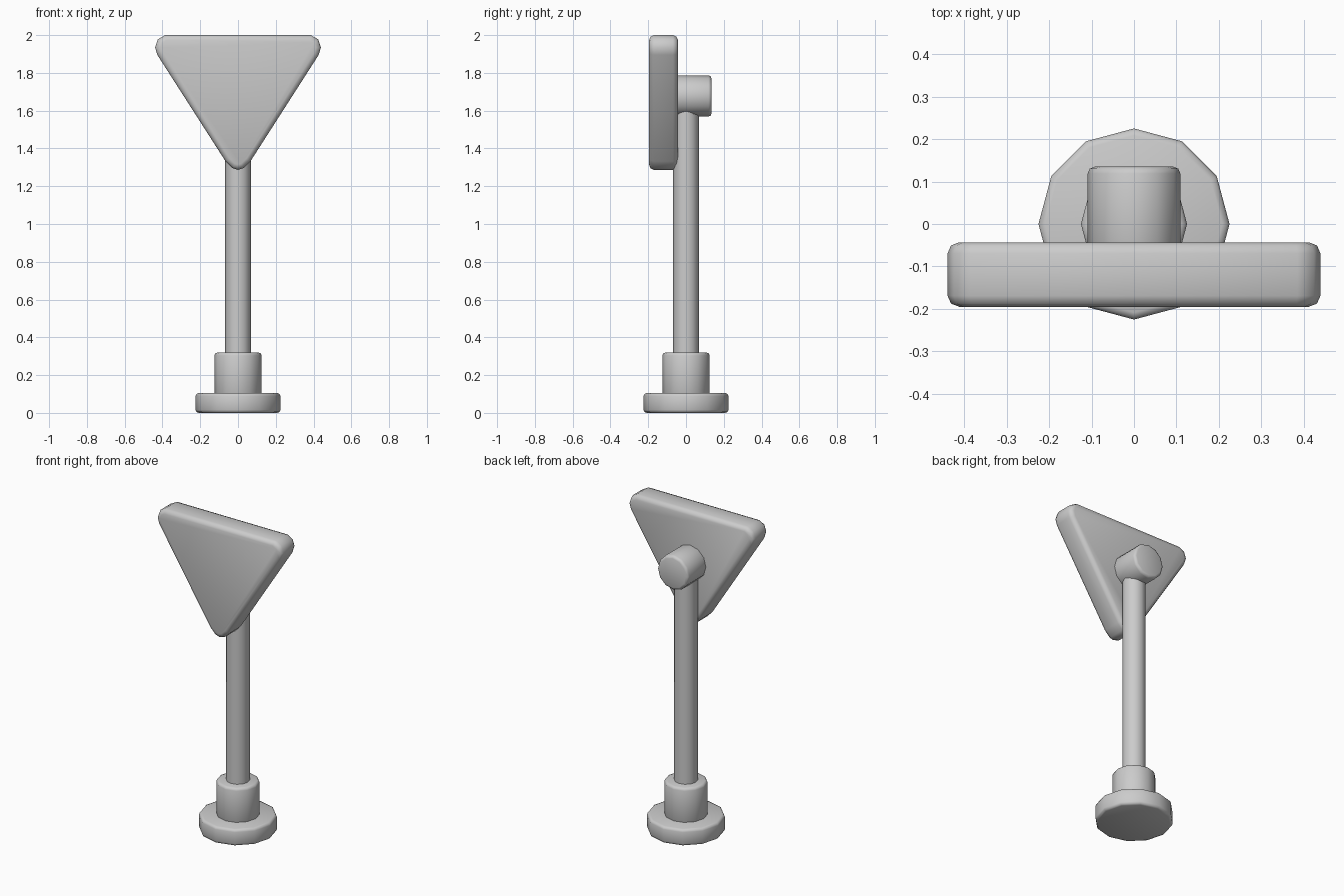
import bpy, math

if "Cube" in bpy.data.objects:
    bpy.data.objects.remove(bpy.data.objects["Cube"])


def finish(obj, bevel, segments=2):
    """Soften the hard rims and shade smooth."""
    bpy.ops.object.select_all(action='DESELECT')
    obj.select_set(True)
    bpy.context.view_layer.objects.active = obj
    if bevel:
        mod = obj.modifiers.new("rim_bevel", 'BEVEL')
        mod.width = bevel
        mod.segments = segments
        mod.limit_method = 'ANGLE'
        mod.angle_limit = math.radians(60)
        bpy.ops.object.modifier_apply(modifier=mod.name)
    bpy.ops.object.shade_smooth_by_angle(angle=math.radians(50))


def cylinder(name, radius, start, end, bevel, along_y=False, z=0.0):
    """12-sided cylinder standing on z, or lying along y at height z."""
    mid = (start + end) / 2
    bpy.ops.mesh.primitive_cylinder_add(
        vertices=12, radius=radius, depth=end - start,
        location=(0, mid, z) if along_y else (0, 0, mid),
        rotation=(math.pi / 2, 0, 0) if along_y else (0, 0, 0))
    obj = bpy.context.object
    obj.name = name
    finish(obj, bevel)
    return obj


# Stand: foot, collar, pole, and the clamp behind the sign
cylinder("base", 0.225, 0.0, 0.105, 0.016)
cylinder("collar", 0.125, 0.09, 0.32, 0.016)
cylinder("pole", 0.068, 0.3, 1.64, 0)
cylinder("clamp", 0.109, -0.08, 0.135, 0.016, along_y=True, z=1.678)

# Triangular sign plate with rounded corners, point down
half = [(0.03, 1.296), (0.066, 1.332), (0.427, 1.895), (0.439, 1.935),
        (0.424, 1.978), (0.385, 2.0)]
outline = [(0, 1.286)] + half + [(-x, z) for x, z in reversed(half)]
n = len(outline)
front, back = -0.195, -0.043
verts = [(x, y, z) for y in (front, back) for x, z in outline]
faces = [tuple(range(n)), tuple(reversed(range(n, 2 * n)))]
faces += [(i, i + n, (i + 1) % n + n, (i + 1) % n) for i in range(n)]
mesh = bpy.data.meshes.new("sign_plate")
mesh.from_pydata(verts, [], faces)
plate = bpy.data.objects.new("sign_plate", mesh)
bpy.context.collection.objects.link(plate)
finish(plate, 0.026)
